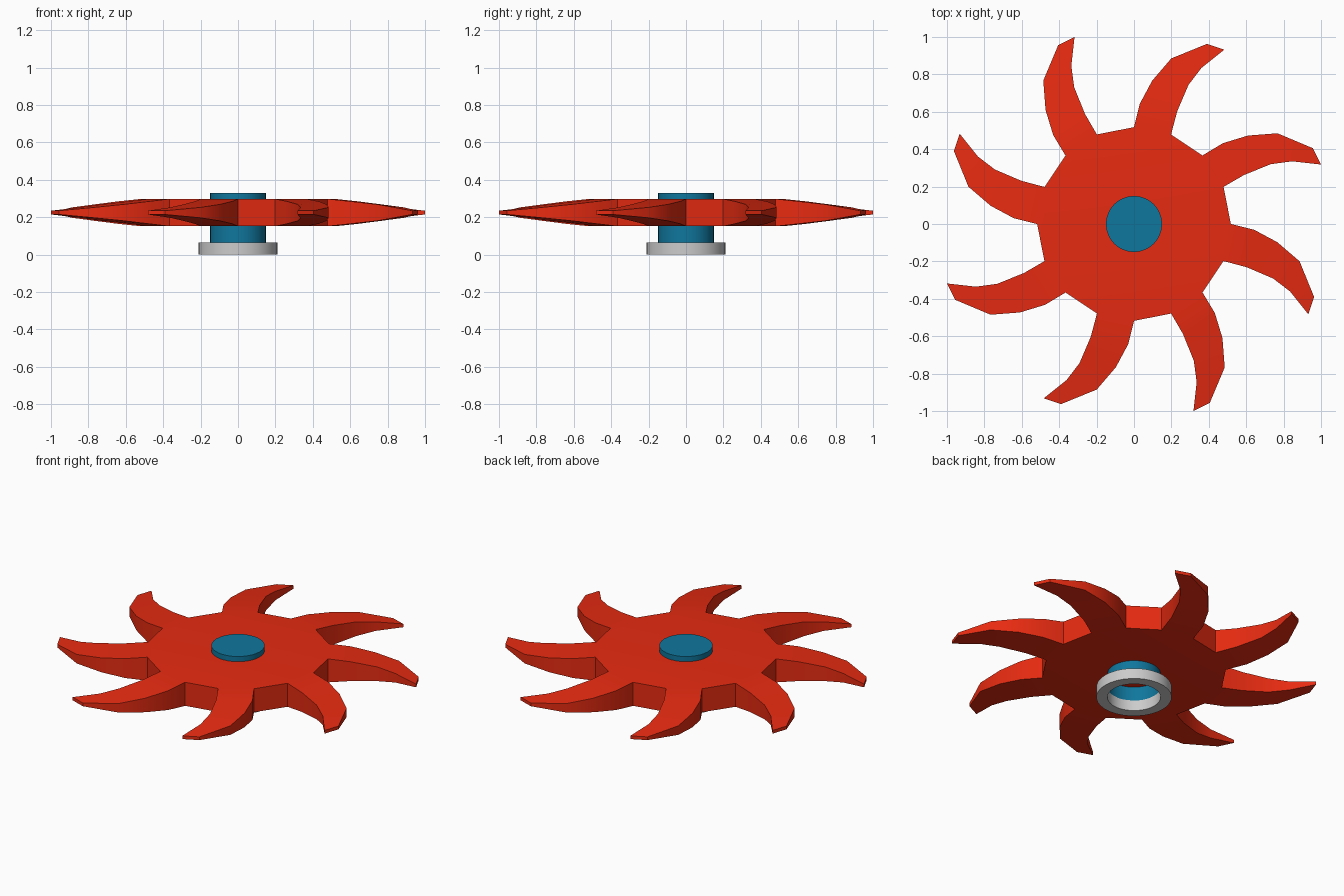
import bpy, bmesh, math
from mathutils import Matrix, Vector

if "Cube" in bpy.data.objects:
    bpy.data.objects.remove(bpy.data.objects["Cube"])


def material(name, rgb):
    m = bpy.data.materials.new(name)
    m.diffuse_color = (*rgb, 1)
    m.use_nodes = True
    m.node_tree.nodes["Principled BSDF"].inputs["Base Color"].default_value = m.diffuse_color
    return m


def finish(bm, name, mat=None):
    bmesh.ops.remove_doubles(bm, verts=bm.verts, dist=0.0005)
    bmesh.ops.recalc_face_normals(bm, faces=bm.faces)
    me = bpy.data.meshes.new(name)
    bm.to_mesh(me)
    bm.free()
    ob = bpy.data.objects.new(name, me)
    bpy.context.collection.objects.link(ob)
    if mat:
        me.materials.append(mat)
    bpy.ops.object.select_all(action='DESELECT')
    ob.select_set(True)
    bpy.context.view_layer.objects.active = ob
    bpy.ops.object.shade_smooth_by_angle(angle=math.radians(32))
    return ob


def lathe(profile, name, mat=None, sides=32, closed=False):
    """Spin (radius, z) points around z."""
    bm = bmesh.new()
    vs = [bm.verts.new((r, 0, z)) for r, z in profile]
    pairs = list(zip(vs, vs[1:])) + ([(vs[-1], vs[0])] if closed else [])
    es = [bm.edges.new(p) for p in pairs]
    bmesh.ops.spin(bm, geom=vs + es, cent=(0, 0, 0), axis=(0, 0, 1),
                   angle=2 * math.pi, steps=sides, use_duplicate=False)
    return finish(bm, name, mat)


red = material("red", (0.80, 0.024, 0.0056))
blue = material("blue", (0.005, 0.184, 0.337))

# Bladed disc: 16-sided hub with a curved tapering blade on every other side
R, ZC, H = 0.518, 0.225, 0.073
c, s = math.cos(math.pi / 8), math.sin(math.pi / 8)
q = math.sqrt(0.5)
# each section: outer curve point, inner curve point, half thickness
sections = [
    ((R * q, R * q), (R * c, R * s), H),
    ((0.475, 0.432), (0.588, 0.262), 0.060),
    ((0.61, 0.473), (0.732, 0.32), 0.044),
    ((0.767, 0.485), (0.845, 0.335), 0.028),
    ((0.957, 0.405), (1.0, 0.318), 0.010),
]
bm = bmesh.new()
hub = [(R * math.cos(i * math.pi / 8), R * math.sin(i * math.pi / 8)) for i in range(16)]
for z in (ZC - H, ZC + H):
    bm.faces.new([bm.verts.new((x, y, z)) for x, y in hub])
for k in range(8):
    # open hub side between blades
    a, b = hub[2 * k], hub[2 * k + 1]
    bm.faces.new([bm.verts.new((*p, z)) for p, z in
                  ((a, ZC - H), (b, ZC - H), (b, ZC + H), (a, ZC + H))])
    # blade
    rot = Matrix.Rotation(k * math.pi / 4, 3, 'Z')
    rings = []
    for p, r, h in sections:
        rings.append([bm.verts.new(rot @ Vector((*xy, z))) for xy, z in
                      ((p, ZC - h), (r, ZC - h), (r, ZC + h), (p, ZC + h))])
    for r0, r1 in zip(rings, rings[1:]):
        for i in range(4):
            j = (i + 1) % 4
            bm.faces.new((r0[i], r0[j], r1[j], r1[i]))
    bm.faces.new(rings[-1])
finish(bm, "bladed_disc", red)

# Shaft, open underneath
lathe([(0.15, 0.065), (0.15, 0.33), (0, 0.33)], "shaft", blue)

# Base collar
lathe([(0.15, 0), (0.212, 0), (0.212, 0.066), (0.15, 0.066)], "base_collar", closed=True)
